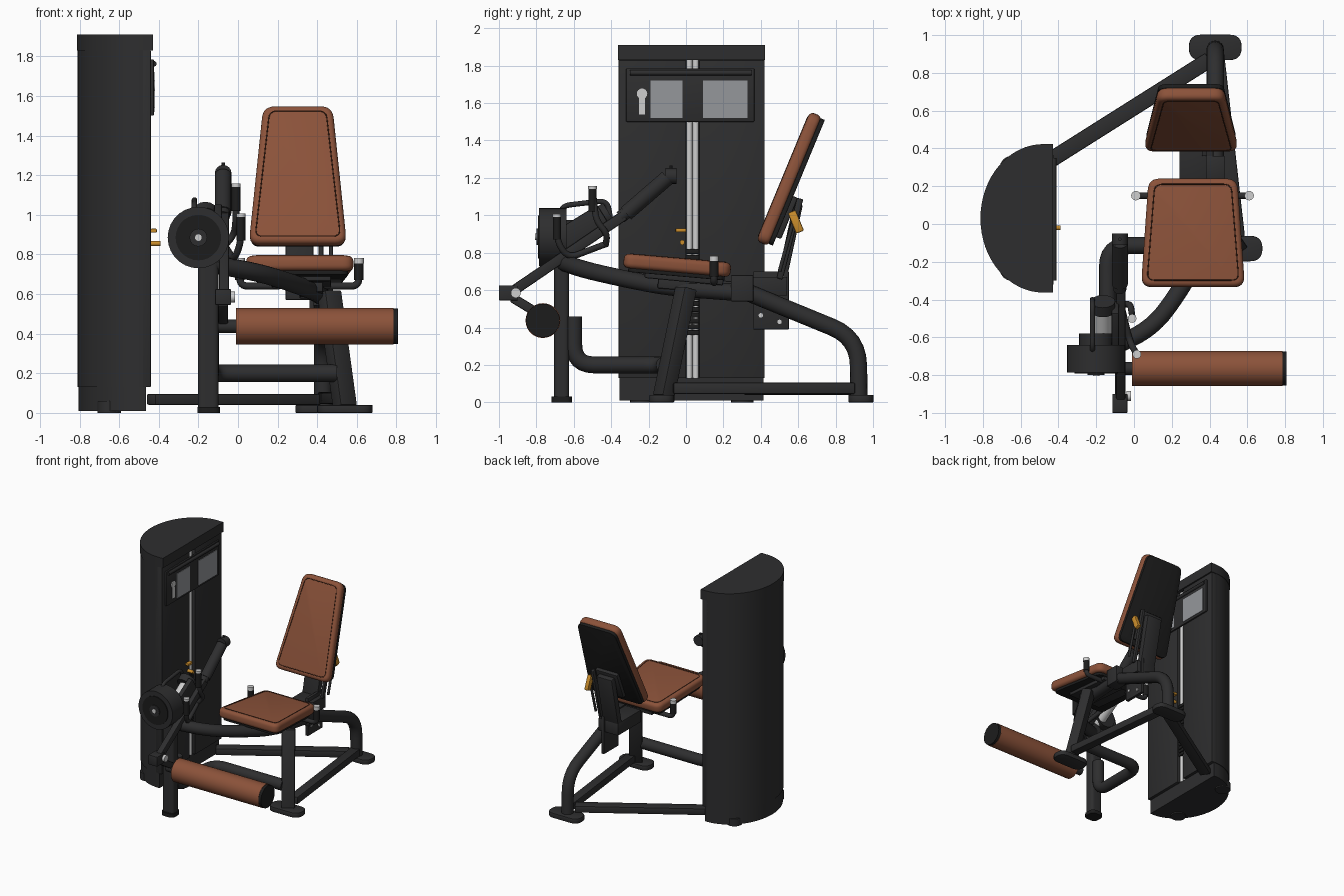
import bpy, bmesh, math
from mathutils import Vector, Matrix

if "Cube" in bpy.data.objects:
    bpy.data.objects.remove(bpy.data.objects["Cube"])


def material(name, r, g, b):
    m = bpy.data.materials.new(name)
    m.diffuse_color = (r, g, b, 1)
    m.use_nodes = True
    m.node_tree.nodes["Principled BSDF"].inputs["Base Color"].default_value = m.diffuse_color
    return m


DARK = material("charcoal", 0.027, 0.027, 0.028)
BLACK = material("black", 0.012, 0.012, 0.012)
BROWN = material("brown_leather", 0.26, 0.085, 0.042)
SEAM = material("dark_stitch", 0.06, 0.02, 0.01)
METAL = material("light_metal", 0.62, 0.62, 0.62)
GREY = material("placard_grey", 0.3, 0.31, 0.33)
AMBER = material("amber", 0.6, 0.27, 0.025)


def finish(ob, mat, matrix=None):
    bpy.ops.object.select_all(action='DESELECT')
    ob.select_set(True)
    bpy.context.view_layer.objects.active = ob
    if ob.type == 'CURVE':
        bpy.ops.object.convert(target='MESH')
        ob = bpy.context.object
    ob.data.materials.clear()
    ob.data.materials.append(mat)
    if matrix:
        ob.matrix_world = matrix
    bpy.ops.object.shade_smooth_by_angle(angle=math.radians(35))
    return ob


def rounded(pts, r, closed=False, steps=6):
    """Polyline with its corners rounded."""
    pts = [Vector(p) for p in pts]
    n, out = len(pts), []
    for i, p in enumerate(pts):
        if not closed and i in (0, n - 1):
            out.append(p)
            continue
        u, v = pts[i - 1] - p, pts[(i + 1) % n] - p
        d = min(r, u.length * 0.49, v.length * 0.49)
        a, b = p + u.normalized() * d, p + v.normalized() * d
        for k in range(steps + 1):
            t = k / steps
            out.append(a * (1 - t) ** 2 + p * 2 * t * (1 - t) + b * t * t)
    return out


def tube(name, pts, r, mat=DARK, bend=0.1, closed=False, matrix=None):
    cu = bpy.data.curves.new(name, 'CURVE')
    cu.dimensions, cu.fill_mode = '3D', 'FULL'
    cu.bevel_depth, cu.use_fill_caps = r, True
    cu.bevel_resolution = 2 if r < 0.01 else (12 if r > 0.08 else 6)
    path = [Vector(p) for p in pts] if closed else rounded(pts, bend)
    sp = cu.splines.new('POLY')
    sp.points.add(len(path) - 1)
    for q, p in zip(sp.points, path):
        q.co = (*p, 1)
    sp.use_cyclic_u = closed
    ob = bpy.data.objects.new(name, cu)
    bpy.context.collection.objects.link(ob)
    return finish(ob, mat, matrix)


def prism(name, outline, thick, matrix, mat=DARK, bevel=0.0, seg=2):
    """Outline in local XY, thickened evenly along local Z."""
    bm = bmesh.new()
    low = [bm.verts.new((p[0], p[1], -thick / 2)) for p in outline]
    face = bm.faces.new(low)
    new = bmesh.ops.extrude_face_region(bm, geom=[face])['geom']
    bmesh.ops.translate(bm, vec=(0, 0, thick), verts=[v for v in new if isinstance(v, bmesh.types.BMVert)])
    bmesh.ops.recalc_face_normals(bm, faces=bm.faces[:])
    if bevel:
        rim = [e for e in bm.edges if e.calc_face_angle(0) > math.radians(50)]
        bmesh.ops.bevel(bm, geom=rim, offset=bevel, segments=seg, profile=0.5, affect='EDGES')
    me = bpy.data.meshes.new(name)
    bm.to_mesh(me)
    bm.free()
    ob = bpy.data.objects.new(name, me)
    bpy.context.collection.objects.link(ob)
    return finish(ob, mat, matrix)


def rect(w0, l, w1=None, r=0.0):
    w1 = w0 if w1 is None else w1
    c = [(-w0 / 2, -l / 2), (w0 / 2, -l / 2), (w1 / 2, l / 2), (-w1 / 2, l / 2)]
    return rounded([(x, y, 0) for x, y in c], r, True) if r else c


def box(name, x, y, z, mat=DARK, bevel=0.004):
    """Box from three (low, high) ranges."""
    c = [(a + b) / 2 for a, b in (x, y, z)]
    return prism(name, rect(x[1] - x[0], y[1] - y[0]), z[1] - z[0], Matrix.Translation(c), mat, bevel)


def beam(name, a, b, w, h, mat=DARK):
    a, b = Vector(a), Vector(b)
    m = Matrix.Translation((a + b) / 2) @ (b - a).to_track_quat('Y', 'Z').to_matrix().to_4x4()
    return prism(name, rect(w, (b - a).length), h, m, mat, 0.008)


# Weight tower: curved shell, cap, plinth and slotted front
def tower_slice(name, front, z0, z1, grow=0.0):
    arc = [math.radians(-90 + 180 * i / 32) for i in range(33)]
    pts = [(front, -0.36 - grow)]
    pts += [(-0.48 - (0.33 + grow) * math.cos(t), 0.03 + (0.39 + grow) * math.sin(t)) for t in arc]
    pts.append((front, 0.42 + grow))
    prism(name, pts, z1 - z0, Matrix.Translation((0, 0, (z0 + z1) / 2)), DARK)


tower_slice("tower_shell", -0.5, 0.13, 1.83)
tower_slice("tower_cap", -0.43, 1.83, 1.91, 0.003)
tower_slice("tower_plinth", -0.465, 0.01, 0.13, -0.005)
for i, y in enumerate((-0.24, 0.3)):
    tube(f"tower_foot_{i}", [(-0.65, y, 0), (-0.65, y, 0.06)], 0.06)
box("tower_panel_front", (-0.5, -0.44), (-0.36, 0.0), (0.13, 1.83))
box("tower_panel_rear", (-0.5, -0.44), (0.07, 0.42), (0.13, 1.83))
for i, y in enumerate((0.018, 0.052)):
    tube(f"guide_rod_{i}", [(-0.475, y, 0.13), (-0.475, y, 1.83)], 0.016, METAL)
for i in range(15):
    z = 0.36 + i * 0.031
    box(f"weight_plate_{i}", (-0.5, -0.45), (0.0, 0.07), (z, z + 0.026), BLACK, 0.003)
tube("selector_pin", [(-0.45, -0.02, 0.855), (-0.39, -0.02, 0.855)], 0.013, AMBER)
box("selector_tag", (-0.44, -0.41), (-0.055, 0.0), (0.91, 0.93), AMBER)

# Instruction placard
box("placard", (-0.44, -0.425), (-0.32, 0.365), (1.5, 1.785))
tube("placard_rail", [(-0.425, -0.3, 1.762), (-0.425, 0.35, 1.762)], 0.014)
for i, (y0, y1) in enumerate(((-0.19, -0.02), (0.09, 0.33))):
    box(f"placard_window_{i}", (-0.427, -0.421), (y0, y1), (1.52, 1.72), GREY, 0)
tube("placard_dot", [(-0.427, -0.235, 1.65), (-0.419, -0.235, 1.65)], 0.028, METAL)
box("placard_stripe", (-0.427, -0.42), (-0.252, -0.22), (1.54, 1.64), METAL, 0)

# Floor frame
for name, x, y in (("rear_foot", 0.43, 0.935), ("side_foot", 0.54, -0.13)):
    prism(name, rect(0.28, 0.135, r=0.066), 0.04, Matrix.Translation((x, y, 0.02)), DARK, 0.005)
beam("diagonal_floor_beam", (-0.44, 0.34, 0.068), (0.4, 0.87, 0.068), 0.085, 0.055)
beam("side_floor_beam", (0.55, -0.07, 0.075), (0.44, 0.9, 0.075), 0.075, 0.06)
beam("seat_post", (0.54, -0.12, 0.03), (0.46, 0.0, 0.61), 0.1, 0.08)
prism("front_post", rect(0.105, 0.08, r=0.03), 0.86, Matrix.Translation((-0.15, -0.665, 0.45)))
prism("front_post_foot", rect(0.115, 0.11, r=0.04), 0.03, Matrix.Translation((-0.148, -0.665, 0.015)), BLACK)
tube("low_cross_tube", [(-0.14, -0.6, 0.46), (-0.14, -0.6, 0.2), (-0.14, -0.115, 0.2), (0.5, -0.115, 0.2)], 0.045, bend=0.11)
tube("seat_rail_tube", [(-0.13, -0.66, 0.75), (0.1, -0.55, 0.71), (0.26, -0.33, 0.66),
                        (0.38, -0.1, 0.615), (0.43, 0.3, 0.585)], 0.046, bend=0.15)
tube("rear_leg_tube", [(0.43, 0.25, 0.62), (0.43, 0.92, 0.345), (0.43, 0.925, 0.03)], 0.046, bend=0.15)
box("frame_junction", (0.38, 0.48), (0.24, 0.36), (0.54, 0.68))


# Upholstered pads with backing board and stitching
def pad(name, w0, w1, length, thick, loc, tilt, board_scale):
    m = Matrix.Translation(loc) @ Matrix.Rotation(math.radians(tilt), 4, 'X')
    prism(name + "_pad", rect(w0, length, w1, r=0.06), thick, m, BROWN, 0.026, 4)
    s = board_scale
    prism(name + "_board", rect(w0 * s, length * s, w1 * s, r=0.05), 0.025,
          m @ Matrix.Translation((0, 0, -thick / 2 - 0.008)), BLACK, 0.004)
    line = [(p.x, p.y, thick / 2) for p in rect(w0 - 0.065, length - 0.065, w1 - 0.065, r=0.04)]
    tube(name + "_stitching", line, 0.003, SEAM, closed=True, matrix=m)


pad("seat", 0.55, 0.47, 0.575, 0.076, (0.312, -0.047, 0.733), -5, 0.9)
pad("backrest", 0.495, 0.35, 0.75, 0.07, (0.302, 0.552, 1.195), 67.5, 0.97)
beam("seat_carrier", (0.32, -0.22, 0.69), (0.32, 0.2, 0.65), 0.3, 0.05)
beam("seat_slide", (0.37, -0.15, 0.645), (0.37, 0.27, 0.61), 0.12, 0.07)

# Backrest adjuster
box("backrest_carriage", (0.24, 0.42), (0.24, 0.54), (0.57, 0.67))
beam("backrest_upright", (0.31, 0.5, 0.6), (0.31, 0.6, 1.06), 0.14, 0.05)
beam("backrest_mount", (0.31, 0.49, 0.88), (0.31, 0.58, 1.1), 0.2, 0.04)
box("adjuster_plate", (0.36, 0.385), (0.36, 0.55), (0.39, 0.7))
for i, (y, z) in enumerate(((0.4, 0.465), (0.5, 0.43), (0.52, 0.66))):
    tube(f"plate_bolt_{i}", [(0.38, y, z), (0.392, y, z)], 0.012, METAL)
beam("adjuster_strut", (0.42, 0.5, 0.66), (0.42, 0.61, 1.09), 0.025, 0.035)
tube("release_rod", [(0.47, 0.5, 0.7), (0.47, 0.58, 0.99)], 0.01)
beam("release_grip", (0.47, 0.565, 1.02), (0.47, 0.61, 0.91), 0.035, 0.045, AMBER)

# Seat side handles
for side, sx in (("left", -1), ("right", 1)):
    x = 0.31 + sx * 0.3
    tube(side + "_seat_handle", [(0.31 + sx * 0.1, 0.15, 0.64), (x, 0.15, 0.64), (x, 0.15, 0.76)], 0.018, bend=0.04)
    tube(side + "_handle_grip", [(x, 0.15, 0.67), (x, 0.15, 0.76)], 0.024, BLACK)
    tube(side + "_handle_tip", [(x, 0.15, 0.755), (x, 0.15, 0.782)], 0.025, METAL)

# Pivot cam and range limiter
tube("cam_drum", [(-0.2, -0.785, 0.885), (-0.2, -0.64, 0.885)], 0.155)
tube("cam_face", [(-0.2, -0.792, 0.885), (-0.2, -0.77, 0.885)], 0.115, BLACK)
tube("cam_hub", [(-0.2, -0.8, 0.885), (-0.2, -0.77, 0.885)], 0.045)
tube("cam_bolt", [(-0.2, -0.806, 0.885), (-0.2, -0.79, 0.885)], 0.017, METAL)
tube("pivot_shaft", [(-0.2, -0.66, 0.885), (-0.2, -0.58, 0.885)], 0.09)
tube("limiter_cylinder", [(-0.165, -0.64, 0.84), (-0.165, -0.42, 0.98)], 0.048, METAL)
tube("limiter_end_cap", [(-0.165, -0.46, 0.98), (-0.165, -0.41, 1.01)], 0.065)
tube("limiter_guard", [(-0.22, -0.68, 0.93), (-0.22, -0.67, 1.05), (-0.22, -0.42, 1.08), (-0.22, -0.4, 0.96)], 0.014, bend=0.05)
beam("pivot_arm_link", (-0.1, -0.7, 0.84), (-0.1, -0.44, 1.0), 0.04, 0.13)

# Grab levers beside the pivot
for name, pts in (("front_grab", [(0.015, -0.69, 0.99), (0.015, -0.69, 0.86), (-0.02, -0.63, 0.77), (-0.07, -0.42, 0.85)]),
                  ("rear_grab", [(-0.01, -0.5, 1.14), (-0.01, -0.48, 0.97), (-0.02, -0.42, 0.9), (-0.07, -0.43, 0.84)])):
    tube(name + "_lever", pts, 0.017, bend=0.06)
    top = Vector(pts[0])
    tube(name + "_grip", [top - Vector((0, 0, 0.12)), top], 0.022, BLACK)
    tube(name + "_tip", [top, top + Vector((0, 0, 0.017))], 0.023, METAL)

# Swinging leg arm with counter grip
beam("swing_arm", (-0.07, -0.94, 0.585), (-0.07, -0.33, 1.0), 0.05, 0.055)
tube("counter_arm", [(-0.075, -0.35, 0.99), (-0.075, -0.2, 1.11)], 0.034)
tube("counter_weight", [(-0.075, -0.32, 1.01), (-0.075, -0.1, 1.2)], 0.042)
tube("counter_weight_end", [(-0.075, -0.11, 1.21), (-0.075, -0.05, 1.21)], 0.042)
tube("counter_stop", [(-0.075, -0.08, 1.2), (-0.075, -0.08, 1.265)], 0.009)
box("arm_slider", (-0.115, -0.035), (-1.0, -0.9), (0.545, 0.625))
tube("slider_knob", [(-0.04, -0.91, 0.585), (-0.015, -0.91, 0.585)], 0.027, METAL)
beam("roller_arm", (-0.075, -0.93, 0.56), (-0.075, -0.765, 0.46), 0.05, 0.05)
tube("roller_axle", [(-0.1, -0.765, 0.437), (0.0, -0.765, 0.437)], 0.034)

# Shin roller
tube("shin_roller", [(-0.01, -0.765, 0.437), (0.785, -0.765, 0.437)], 0.093, BROWN)
tube("roller_cap", [(0.782, -0.765, 0.437), (0.807, -0.765, 0.437)], 0.09, BLACK)
